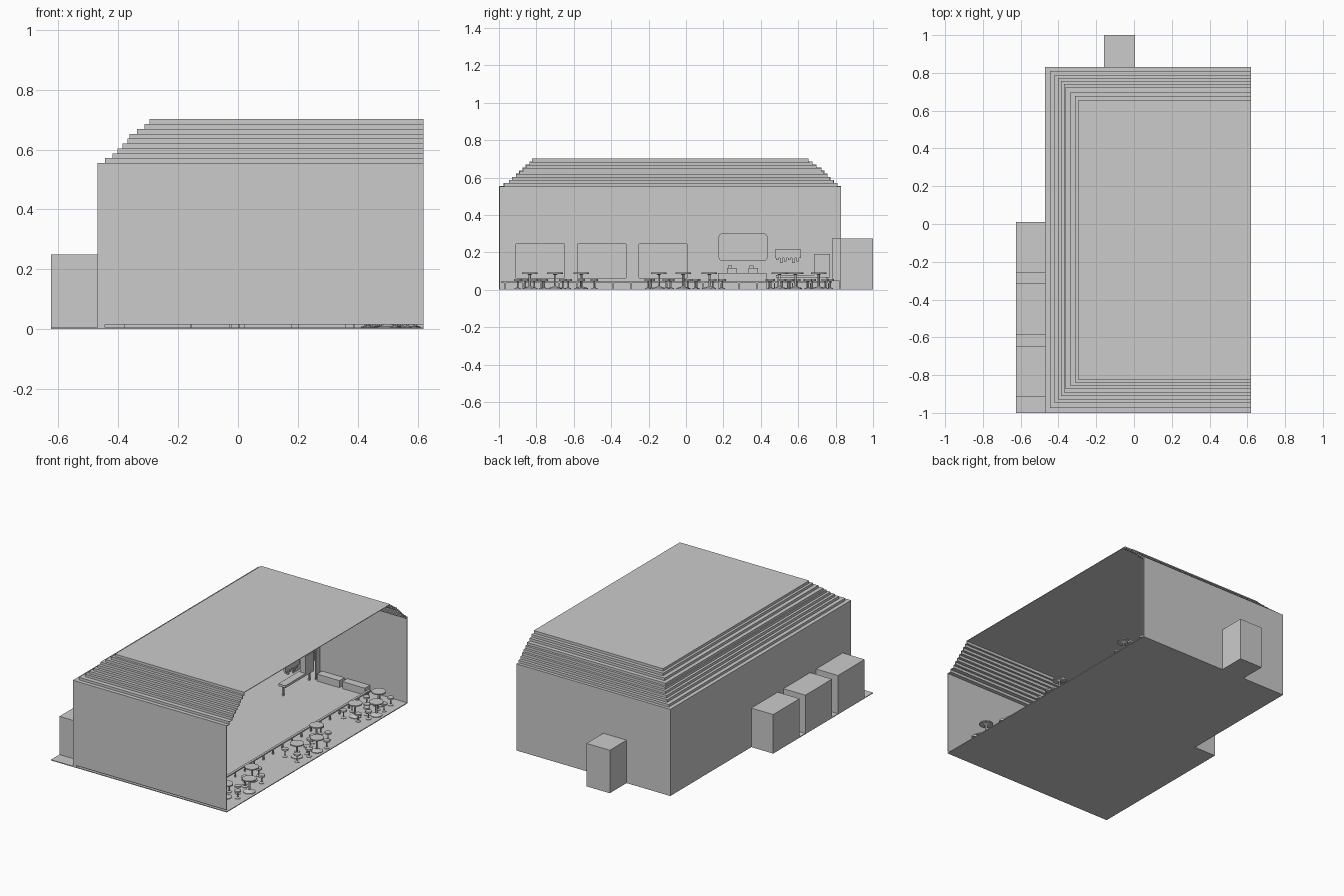
import bpy, bmesh, math

if "Cube" in bpy.data.objects:
    bpy.data.objects.remove(bpy.data.objects["Cube"])

T = 0.005  # shell thickness


def box(name, x0, x1, y0, y1, z0, z1, bevel=0):
    bm = bmesh.new()
    bmesh.ops.create_cube(bm, size=1)
    for v in bm.verts:
        v.co = ((x0 + x1) / 2 + v.co.x * (x1 - x0),
                (y0 + y1) / 2 + v.co.y * (y1 - y0),
                (z0 + z1) / 2 + v.co.z * (z1 - z0))
    if bevel:  # round the corners of a wall panel (edges along x)
        edges = [e for e in bm.edges if abs(e.verts[0].co.x - e.verts[1].co.x) > 1e-5]
        bmesh.ops.bevel(bm, geom=edges, offset=bevel, segments=4, profile=0.5, affect='EDGES')
    me = bpy.data.meshes.new(name)
    bm.to_mesh(me)
    bm.free()
    ob = bpy.data.objects.new(name, me)
    bpy.context.collection.objects.link(ob)
    return ob


def lathe_mesh(name, profile, n):
    # revolve (radius, height) points around z
    bm = bmesh.new()
    rings = [[bm.verts.new((r * math.cos(2 * math.pi * k / n),
                            r * math.sin(2 * math.pi * k / n), z)) for k in range(n)]
             for r, z in profile]
    for a, b in zip(rings, rings[1:]):
        for k in range(n):
            bm.faces.new((a[k], a[(k + 1) % n], b[(k + 1) % n], b[k]))
    bm.faces.new(rings[0][::-1])
    bm.faces.new(rings[-1])
    me = bpy.data.meshes.new(name)
    bm.to_mesh(me)
    bm.free()
    return me


def place(name, me, x, y):
    ob = bpy.data.objects.new(name, me)
    ob.location = (x, y, T)
    bpy.context.collection.objects.link(ob)


# floor plates
box("floor", -0.47, 0.62, -1, 0.83, 0, T)
box("booth_floor", -0.625, -0.47, -1, 0.01, 0, T)
box("entry_floor", -0.16, 0.005, 0.83, 1, 0, T)

# front wall, leaving a narrow slot above the floor
WH = 0.555
box("front_wall", -0.47, 0.62, -1, -1 + T, 0.015, WH)
box("front_wall_corner", -0.47, -0.445, -1, -1 + T, T, 0.015)

# back wall around the doorway
box("back_wall_left", -0.47, -0.155, 0.83 - T, 0.83, T, WH)
box("back_wall_right", 0.0, 0.62, 0.83 - T, 0.83, T, WH)
box("back_wall_lintel", -0.155, 0.0, 0.83 - T, 0.83, 0.267, WH)

# side wall with three booth openings
booths = [(-0.915, -0.645), (-0.585, -0.315), (-0.257, 0.01)]
X0, X1 = -0.47, -0.47 + T
box("side_wall_top", X0, X1, -1, 0.83, 0.245, WH)
box("side_wall_bottom", X0, X1, -1, 0.83, T, 0.064)
edges = [-1] + [v + d for (a, b) in booths for v, d in ((a, T), (b, -T))] + [0.83]
for a, b in zip(edges[::2], edges[1::2]):
    box("side_wall_pier", X0, X1, a, b, 0.064, 0.245)

# booth alcoves outside the side wall
for a, b in booths:
    box("booth_top", -0.625, X0, a, b, 0.245, 0.25)
    box("booth_back", -0.625, -0.62, a, b, T, 0.245)
    box("booth_side", -0.62, X0, a, a + T, T, 0.245)
    box("booth_side", -0.62, X0, b - T, b, T, 0.245)

# entry box through the back wall
box("entry_top", -0.16, 0.005, 0.78, 1, 0.267, 0.275)
box("entry_back", -0.16, 0.005, 1 - T, 1, T, 0.267)
box("entry_side", -0.16, -0.155, 0.78, 1 - T, T, 0.267)
box("entry_side", 0.0, 0.005, 0.78, 1 - T, T, 0.267)

# stepped roof shell: (left x, front y, back y) of each tier
tiers = [(-0.47, -1, 0.83), (-0.445, -0.975, 0.81), (-0.42, -0.947, 0.79),
         (-0.403, -0.93, 0.772), (-0.386, -0.91, 0.757), (-0.37, -0.892, 0.74),
         (-0.362, -0.873, 0.725), (-0.337, -0.857, 0.698), (-0.312, -0.838, 0.677),
         (-0.296, -0.823, 0.655)]
levels = []
for i, t in enumerate(tiers):
    if i:
        levels.append((t, WH + (i - 1) * 0.0163))
        levels.append((t, WH + i * 0.0163))
    else:
        levels.append((t, WH))
bm = bmesh.new()
rows = [[bm.verts.new(p) for p in ((0.62, f, z), (x, f, z), (x, b, z), (0.62, b, z))]
        for (x, f, b), z in levels]
for lo, hi in zip(rows, rows[1:]):
    for j in range(3):
        bm.faces.new((lo[j], hi[j], hi[j + 1], lo[j + 1]))
bm.faces.new(rows[-1][::-1])
me = bpy.data.meshes.new("stepped_roof")
bm.to_mesh(me)
bm.free()
roof = bpy.data.objects.new("stepped_roof", me)
bpy.context.collection.objects.link(roof)
mod = roof.modifiers.new("thickness", 'SOLIDIFY')
mod.thickness = T
mod.offset = -1

# long low rail beside the seating strip, on posts
box("rail", 0.38, 0.395, -0.99, 0.78, 0.037, 0.045)
for i in range(19):
    y = -0.97 + i * 0.096
    box("rail_post", 0.384, 0.391, y, y + 0.007, T, 0.037)

# round tables, each with stools around it
table = lathe_mesh("table", [(0.036, 0), (0.036, 0.004), (0.02, 0.008), (0.006, 0.014), (0.006, 0.074),
                             (0.015, 0.08), (0.042, 0.08), (0.042, 0.087)], 16)
stool = lathe_mesh("stool", [(0.016, 0), (0.016, 0.003), (0.004, 0.007), (0.004, 0.04),
                             (0.02, 0.042), (0.02, 0.052)], 12)
spots = [(0.50, -0.835), (0.57, -0.70), (0.49, -0.56), (0.52, -0.145), (0.57, -0.015),
         (0.47, 0.125), (0.48, 0.50), (0.57, 0.585), (0.50, 0.71)]
for i, (x, y) in enumerate(spots):
    place("table", table, x, y)
    for k in range(4):
        a = math.radians(20 + 35 * i + 90 * k)
        sx, sy = x + 0.07 * math.cos(a), y + 0.07 * math.sin(a)
        clear = all(math.hypot(sx - p, sy - q) > 0.045 for p, q in spots)
        if clear and 0.42 < sx < 0.60 and -0.97 < sy < 0.79:
            place("stool", stool, sx, sy)

# low benches along the back wall
for x in (0.02, 0.20):
    box("bench", x, x + 0.16, 0.77, 0.82, T, 0.05)

# serving counter with two tills and a framed panel above
box("counter", -0.46, -0.38, 0.17, 0.43, T, 0.09)
for y in (0.22, 0.335):
    box("till", -0.44, -0.40, y, y + 0.05, 0.09, 0.115)
    box("till_display", -0.425, -0.42, y + 0.005, y + 0.025, 0.115, 0.13)
box("wall_panel", X1, X1 + 0.01, 0.175, 0.435, 0.155, 0.30, 0.015)
for k in range(7):
    y = 0.21 + k * 0.028
    box("panel_scallop", X1 + 0.01, X1 + 0.014, y, y + 0.024, 0.262, 0.276, 0.006)

# side counter, hanging valance with drips, and a display cabinet
box("side_counter", -0.05, 0.0, 0.48, 0.77, 0.065, 0.08)
for y in (0.49, 0.75):
    box("side_counter_leg", -0.03, -0.02, y, y + 0.01, T, 0.065)
box("valance", -0.01, 0.005, 0.475, 0.615, 0.17, 0.215)
for k in range(6):
    y = 0.48 + k * 0.022
    box("valance_drip", -0.008, 0.003, y, y + 0.014, 0.17 - (0.012, 0.028, 0.018)[k % 3], 0.17)
box("display_cabinet", -0.04, 0.0, 0.685, 0.77, 0.08, 0.19)
